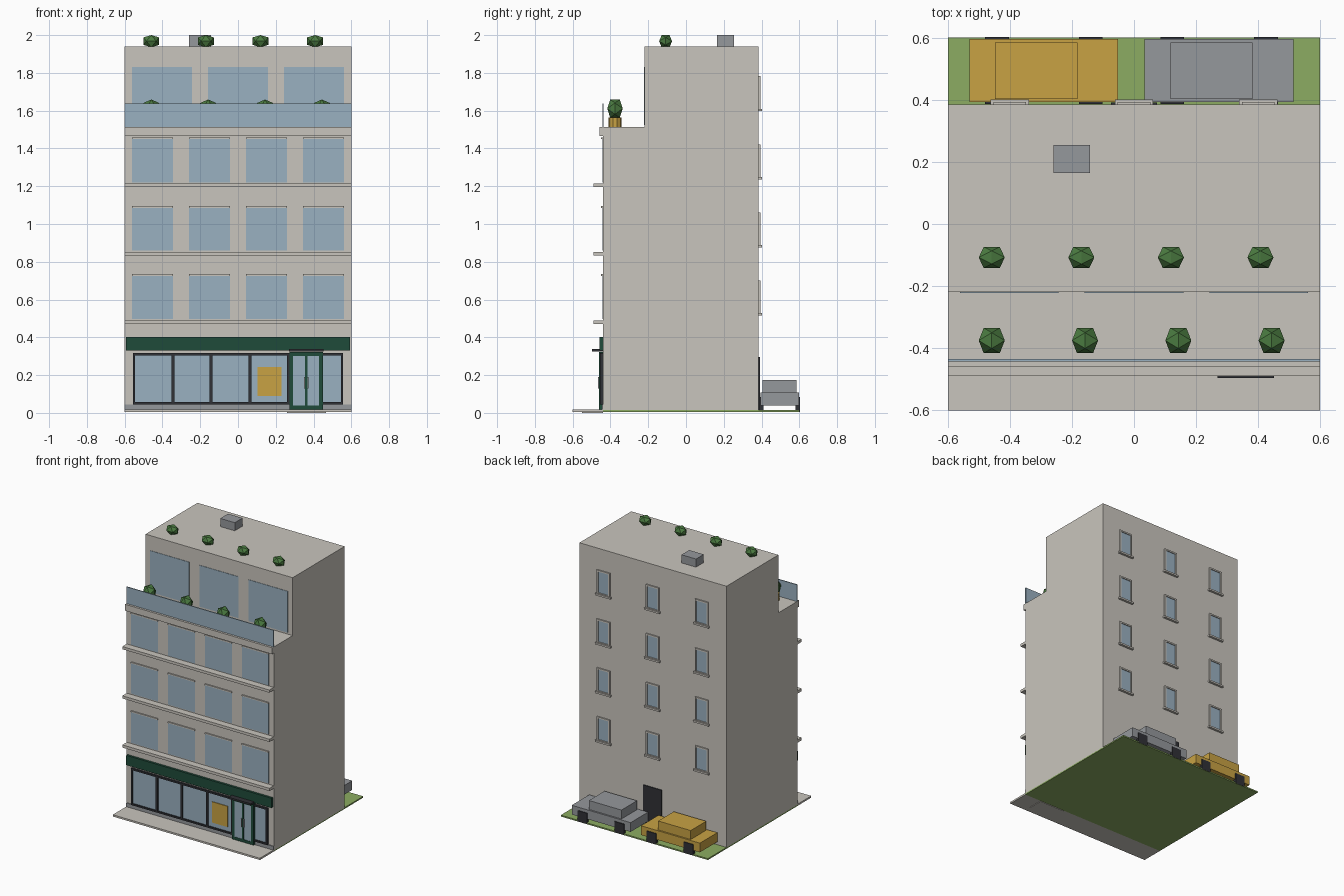
import bpy, bmesh, math

if "Cube" in bpy.data.objects:
    bpy.data.objects.remove(bpy.data.objects["Cube"])


def srgb(*c):
    lin = [(v / 255 / 12.92) if v < 10 else ((v / 255 + 0.055) / 1.055) ** 2.4 for v in c]
    return (*lin, 1.0)


def material(name, *c):
    m = bpy.data.materials.new(name)
    m.diffuse_color = srgb(*c)
    m.use_nodes = True
    m.node_tree.nodes["Principled BSDF"].inputs["Base Color"].default_value = m.diffuse_color
    return m


STONE = material("stone", 201, 197, 189)
GLASS = material("glass_blue", 154, 177, 193)
GRASS = material("grass_green", 140, 172, 98)
YELLOW = material("ochre_yellow", 200, 162, 68)
GREY = material("mid_grey", 149, 152, 156)
DARK = material("charcoal", 48, 49, 54)
SIGN = material("dark_green", 31, 75, 58)
LEAF = material("leaf_green", 74, 122, 64)


def finish(name, bm, mat):
    bmesh.ops.recalc_face_normals(bm, faces=bm.faces)
    me = bpy.data.meshes.new(name)
    bm.to_mesh(me)
    bm.free()
    me.materials.append(mat)
    ob = bpy.data.objects.new(name, me)
    bpy.context.collection.objects.link(ob)
    return ob


def boxes(name, mat, *specs):
    """One object from boxes given as (x0, x1, y0, y1, z0, z1)."""
    bm = bmesh.new()
    for x0, x1, y0, y1, z0, z1 in specs:
        vs = bmesh.ops.create_cube(bm, size=1)["verts"]
        bmesh.ops.scale(bm, vec=(x1 - x0, y1 - y0, z1 - z0), verts=vs)
        bmesh.ops.translate(bm, vec=((x0 + x1) / 2, (y0 + y1) / 2, (z0 + z1) / 2), verts=vs)
    return finish(name, bm, mat)


def frame(x0, x1, y0, y1, z0, z1, t):
    """Four bars around a rectangular opening."""
    return [(x0, x0 + t, y0, y1, z0, z1), (x1 - t, x1, y0, y1, z0, z1),
            (x0 + t, x1 - t, y0, y1, z1 - t, z1), (x0 + t, x1 - t, y0, y1, z0, z0 + t)]


def shrub(name, x, y, z, sx, sy, sz):
    """Icosahedron seen along its two-fold axes: hull of three golden rectangles."""
    p = (1 + math.sqrt(5)) / 2
    bm = bmesh.new()
    for a in (-1, 1):
        for b in (-p, p):
            for v in ((0, a, b), (a, b, 0), (b, 0, a)):
                bm.verts.new((x + v[0] / p * sx, y + v[1] / p * sy, z + v[2] / p * sz))
    bmesh.ops.convex_hull(bm, input=bm.verts)
    finish(name, bm, LEAF)


FRONT, BACK, W = -0.44, 0.385, 0.6

# Ground
boxes("lawn", GRASS, (-W, W, FRONT, 0.602, 0.004, 0.014))
boxes("pavement", STONE, (-W, W, -0.602, FRONT, 0.004, 0.017))
boxes("doorstep", STONE, (0.26, 0.465, -0.55, FRONT, 0, 0.012))

# Building body: stepped side profile extruded across the width
profile = [(FRONT, 0.012), (BACK, 0.012), (BACK, 1.94), (-0.22, 1.94), (-0.22, 1.513), (FRONT, 1.513)]
bm = bmesh.new()
face = bm.faces.new([bm.verts.new((-W, y, z)) for y, z in profile])
ext = bmesh.ops.extrude_face_region(bm, geom=[face])
bmesh.ops.translate(bm, vec=(2 * W, 0, 0),
                    verts=[g for g in ext["geom"] if isinstance(g, bmesh.types.BMVert)])
finish("building_body", bm, STONE)

# Floor ledges, cornice and plinth
boxes("floor_ledges", STONE, *[(-W, W, -0.491, FRONT, z, z + 0.02) for z in (0.47, 0.832, 1.195)])
boxes("cornice", STONE, (-W, W, -0.459, FRONT, 1.467, 1.514))
boxes("plinth", GREY, (-W, W, -0.446, FRONT, 0.014, 0.045))

# Front windows with thin lintels
cols = (-0.452, -0.151, 0.151, 0.452)
rows = ((0.497, 0.725), (0.86, 1.085), (1.22, 1.45))
boxes("front_windows", GLASS, *[(x - 0.109, x + 0.109, FRONT - 0.003, FRONT, a, b)
                                for x in cols for a, b in rows])
boxes("front_lintels", STONE, *[(x - 0.109, x + 0.109, FRONT - 0.009, FRONT, b, b + 0.009)
                                for x in cols for a, b in rows])

# Penthouse windows and terrace railing
boxes("penthouse_windows", GLASS, *[(x - 0.159, x + 0.159, -0.223, -0.22, 1.525, 1.83)
                                    for x in (-0.402, 0, 0.402)])
boxes("terrace_railing", GLASS, (-W, W, -0.443, -0.436, 1.513, 1.637))

# Shop front
boxes("shop_glass", GLASS, (-0.55, 0.55, -0.446, FRONT, 0.05, 0.31))
bars = [(x - 0.008, x + 0.008, -0.455, FRONT, 0.055, 0.305) for x in (-0.345, -0.143, 0.064, 0.268)]
boxes("shop_frame", DARK, *frame(-0.556, 0.556, -0.455, FRONT, 0.045, 0.316, 0.012), *bars)
boxes("shop_poster", YELLOW, (0.102, 0.23, -0.451, -0.446, 0.09, 0.243))
boxes("shop_sign_band", SIGN, (-0.592, 0.592, -0.457, FRONT, 0.33, 0.402))

# Shop door
boxes("shop_door_frame", SIGN, *frame(0.272, 0.45, -0.46, FRONT, 0.018, 0.322, 0.02),
      (0.354, 0.368, -0.46, FRONT, 0.018, 0.31))
boxes("shop_door_glass", GLASS, (0.285, 0.44, -0.457, FRONT, 0.028, 0.31))
boxes("shop_door_handles", GREY, *[(x - 0.003, x + 0.003, -0.466, -0.457, 0.13, 0.19) for x in (0.352, 0.37)])
boxes("shop_door_canopy", DARK, (0.27, 0.452, -0.497, FRONT, 0.326, 0.339))

# Back windows and back door
glass, frames, sills = [], [], []
for x in (-0.401, 0, 0.401):
    for z in (0.523, 0.883, 1.243, 1.605):
        glass.append((x - 0.045, x + 0.045, BACK, BACK + 0.003, z, z + 0.17))
        frames += frame(x - 0.053, x + 0.053, BACK, BACK + 0.009, z, z + 0.178, 0.011)
        sills.append((x - 0.062, x + 0.062, BACK, 0.402, z - 0.008, z + 0.005))
boxes("back_windows", GLASS, *glass)
boxes("back_window_frames", STONE, *frames)
boxes("back_window_sills", STONE, *sills)
boxes("back_door", DARK, (-0.075, 0.075, BACK, 0.392, 0.012, 0.297))

# Roof unit
boxes("roof_vent_box", GREY, (-0.26, -0.142, 0.165, 0.255, 1.94, 2.0))

# Planters: four on the roof, four potted on the terrace
for i in range(4):
    shrub(f"roof_shrub_{i + 1}", -0.459 + 0.289 * i, -0.108, 1.968, 0.042, 0.034, 0.032)
    x = -0.459 + 0.301 * i
    shrub(f"terrace_shrub_{i + 1}", x, -0.376, 1.611, 0.042, 0.041, 0.048)
    bm = bmesh.new()
    pot = bmesh.ops.create_cone(bm, cap_ends=True, segments=10, radius1=0.035, radius2=0.035, depth=0.05)
    bmesh.ops.translate(bm, vec=(x, -0.376, 1.538), verts=pot["verts"])
    finish(f"terrace_pot_{i + 1}", bm, YELLOW)

# Parked cars: body, cabin and four block wheels each
for name, mat, x0 in (("yellow_car", YELLOW, -0.531), ("grey_car", GREY, 0.034)):
    boxes(name + "_body", mat, (x0, x0 + 0.48, 0.394, 0.597, 0.04, 0.108))
    boxes(name + "_cabin", mat, (x0 + 0.083, x0 + 0.348, 0.404, 0.585, 0.108, 0.174))
    boxes(name + "_wheels", DARK, *[(x0 + dx, x0 + dx + 0.077, y, y + 0.022, 0.006, 0.085)
                                    for dx in (0.051, 0.353) for y in (0.388, 0.581)])
